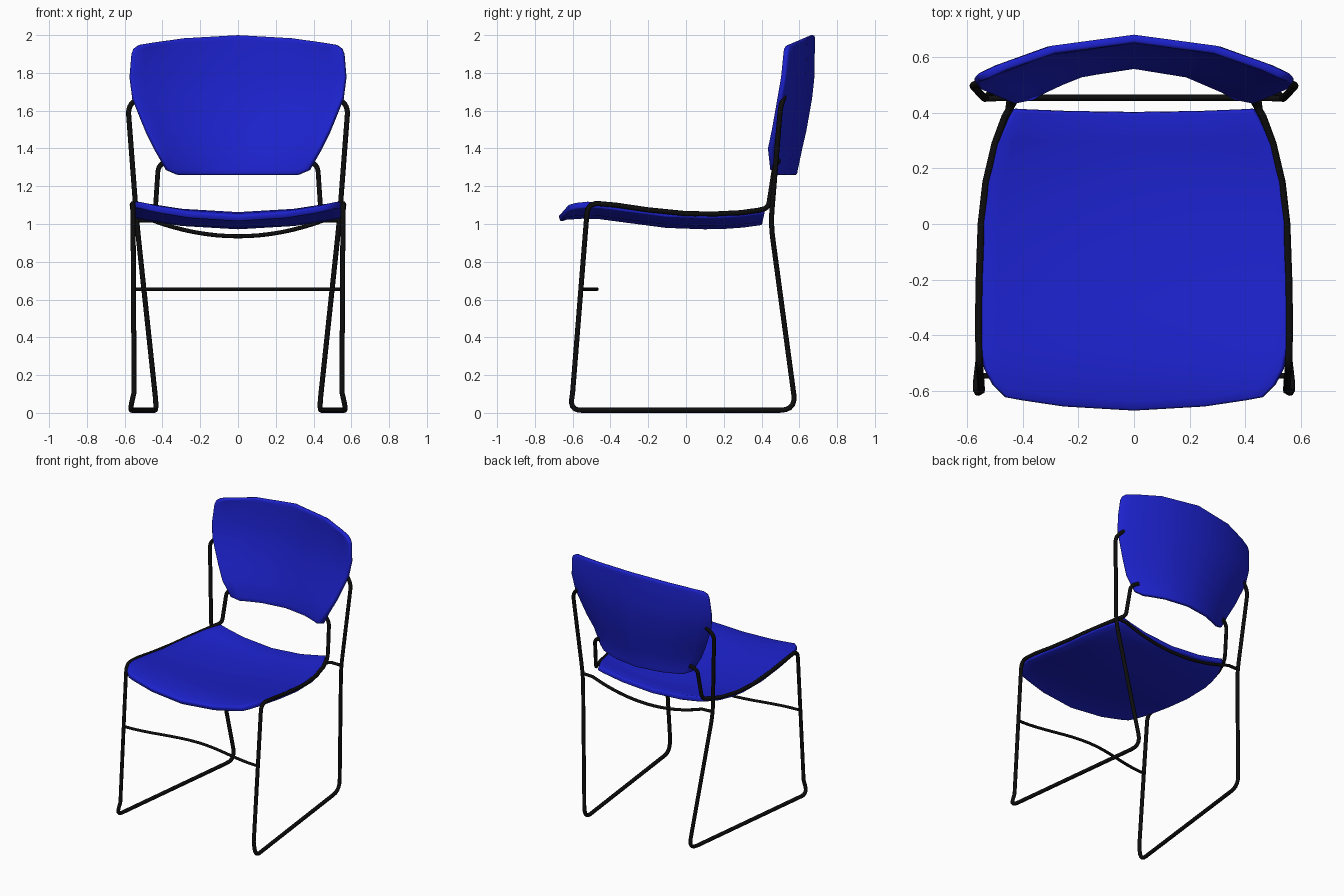
import bpy, math
from mathutils import Vector

if "Cube" in bpy.data.objects:
    bpy.data.objects.remove(bpy.data.objects["Cube"])


def material(name, color):
    m = bpy.data.materials.new(name)
    m.diffuse_color = color
    m.use_nodes = True
    m.node_tree.nodes["Principled BSDF"].inputs["Base Color"].default_value = m.diffuse_color
    return m


BLUE = material("blue_plastic", (0.012, 0.016, 0.62, 1))
BLACK = material("black_metal", (0.004, 0.004, 0.004, 1))
U = [-1, -0.88, -0.55, 0, 0.55, 0.88, 1]   # shared columns of both shells


def activate(ob):
    bpy.ops.object.select_all(action='DESELECT')
    ob.select_set(True)
    bpy.context.view_layer.objects.active = ob


def shell(name, rows, thickness):
    """Curved plastic panel from rows of points, thickened with a soft rim."""
    n = len(rows[0])
    faces = [(i * n + j, i * n + j + 1, (i + 1) * n + j + 1, (i + 1) * n + j)
             for i in range(len(rows) - 1) for j in range(n - 1)]
    me = bpy.data.meshes.new(name)
    me.from_pydata([p for r in rows for p in r], [], faces)
    ob = bpy.data.objects.new(name, me)
    bpy.context.collection.objects.link(ob)
    me.materials.append(BLUE)
    s = ob.modifiers.new("thickness", 'SOLIDIFY')
    s.thickness, s.offset = thickness, -1
    b = ob.modifiers.new("rim", 'BEVEL')
    b.width, b.segments, b.limit_method = 0.009, 2, 'ANGLE'
    b.angle_limit = math.radians(50)
    activate(ob)
    bpy.ops.object.convert(target='MESH')
    bpy.ops.object.shade_smooth_by_angle(angle=math.radians(60))


def fillet(path, steps=5):
    """Round each corner (x, y, z, radius) of a path."""
    pts = [Vector(p[:3]) for p in path]
    out = [pts[0]]
    for a, b, c, p in zip(pts, pts[1:], pts[2:], path[1:-1]):
        r = p[3] if len(p) > 3 else 0
        if not r:
            out.append(b)
            continue
        s, e = b + (a - b).normalized() * r, b + (c - b).normalized() * r
        for k in range(steps + 1):
            t = k / steps
            out.append(s * (1 - t) ** 2 + b * 2 * t * (1 - t) + e * t * t)
    return out + [pts[-1]]


def rod(name, pts, radius):
    cu = bpy.data.curves.new(name, 'CURVE')
    cu.dimensions = '3D'
    cu.bevel_depth, cu.bevel_resolution, cu.use_fill_caps = radius, 2, True
    sp = cu.splines.new('POLY')
    sp.points.add(len(pts) - 1)
    for q, p in zip(sp.points, pts):
        q.co = (*p, 1)
    ob = bpy.data.objects.new(name, cu)
    bpy.context.collection.objects.link(ob)
    cu.materials.append(BLACK)
    activate(ob)
    bpy.ops.object.convert(target='MESH')
    bpy.ops.object.shade_smooth_by_angle(angle=math.radians(60))


# Seat rows: y, half width, centre height, front-edge rounding
seat = [(-0.675, 0.46, 1.045, 0.05), (-0.64, 0.505, 1.057, 0.06),
        (-0.55, 0.535, 1.063, 0.03), (-0.45, 0.55, 1.06, 0), (-0.3, 0.555, 1.04, 0),
        (-0.1, 0.55, 1.014, 0), (0.1, 0.538, 1.007, 0), (0.2, 0.52, 1.009, 0),
        (0.3, 0.49, 1.016, 0), (0.40, 0.43, 1.03, 0.01)]
shell("seat", [[(u * w, y + d * u * u, z + 0.057 * u * u) for u in U]
               for y, w, z, d in seat], 0.035)

# Backrest rows: z, half width, centre y, sideways wrap, top-edge rounding
back = [(1.26, 0.315, 0.557, 0.08, 0), (1.29, 0.37, 0.562, 0.12, 0),
        (1.4, 0.43, 0.585, 0.155, 0), (1.5, 0.48, 0.608, 0.157, 0),
        (1.67, 0.55, 0.638, 0.157, 0), (1.78, 0.565, 0.65, 0.15, 0),
        (1.93, 0.555, 0.652, 0.14, 0.03), (1.97, 0.545, 0.652, 0.137, 0.045),
        (2.0, 0.515, 0.652, 0.125, 0.055)]
shell("backrest", [[(u * w, y - s * u * u, z - d * u * u) for u in U]
                   for z, w, y, s, d in back], 0.03)

# Side frames: one bent rod each, from backrest along seat, legs and floor
side = [(0.37, 0.49, 1.335), (0.422, 0.47, 1.31, 0.035), (0.437, 0.435, 1.085, 0.03),
        (0.465, 0.385, 1.073), (0.5, 0.29, 1.06), (0.533, 0.15, 1.053),
        (0.55, 0, 1.055), (0.557, -0.2, 1.075), (0.56, -0.37, 1.10),
        (0.556, -0.52, 1.113, 0.06), (0.55, -0.6, 0.11), (0.572, -0.613, 0.014, 0.06),
        (0.43, 0.582, 0.014, 0.085), (0.535, 0.449, 1.0, 0.08),
        (0.582, 0.5, 1.62, 0.04), (0.525, 0.52, 1.675)]
for label, s in (("right", 1), ("left", -1)):
    rod("side_frame_" + label, [(p.x * s, p.y, p.z) for p in fillet(side)], 0.0135)

# Rear cross bar sags under the seat, front stretcher bows backwards
T = [i / 8 - 1 for i in range(17)]
rod("rear_cross_bar", [(-0.53, 0.452, 1.02)]
    + [(0.45 * t, 0.455, 0.935 + 0.083 * t * t) for t in T]
    + [(0.53, 0.452, 1.02)], 0.011)
rod("front_stretcher", [(0.55 * t, -0.51 - 0.038 * math.cos(math.pi * (1 - abs(t))), 0.655)
                        for t in T], 0.01)
